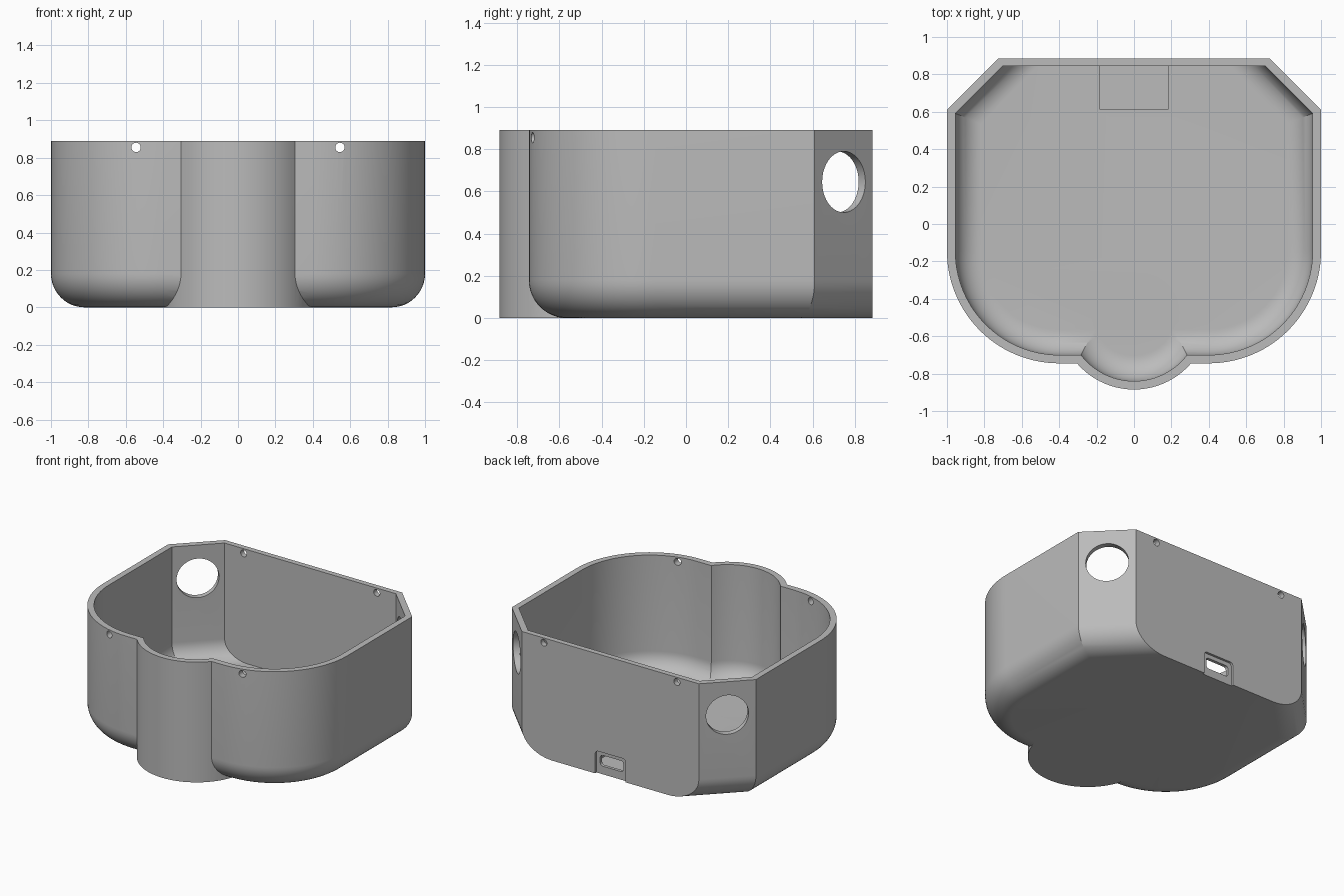
import bpy, bmesh
from math import sin, cos, pi, sqrt
from mathutils import Vector, Matrix

cube = bpy.data.objects.get("Cube")
if cube:
    bpy.data.objects.remove(cube)

HEIGHT, WALL, FILLET = 0.89, 0.045, 0.18
BACK = 0.885

grey = bpy.data.materials.new("plain grey")
grey.use_nodes = True
grey.diffuse_color = (0.5, 0.5, 0.5, 1)
grey.node_tree.nodes["Principled BSDF"].inputs["Base Color"].default_value = (0.5, 0.5, 0.5, 1)


def make_object(name, bm):
    bmesh.ops.recalc_face_normals(bm, faces=bm.faces)
    mesh = bpy.data.meshes.new(name)
    bm.to_mesh(mesh)
    bm.free()
    mesh.materials.append(grey)
    obj = bpy.data.objects.new(name, mesh)
    bpy.context.collection.objects.link(obj)
    return obj


def loft(name, rings):
    """Closed solid through a stack of (outline, z) rings."""
    bm = bmesh.new()
    loops = [[bm.verts.new((x, y, z)) for x, y in pts] for pts, z in rings]
    for a, b in zip(loops, loops[1:]):
        for i in range(len(a)):
            j = (i + 1) % len(a)
            bm.faces.new((a[i], a[j], b[j], b[i]))
    bm.faces.new(loops[0])
    bm.faces.new(loops[-1])
    return make_object(name, bm)


def body_outline(off, back):
    """Rounded front, straight sides, cut back corners; the back stays fixed."""
    radius, n = 0.6 - off, 28
    half = [(1.61 - sqrt(2) * off - back, back),
            (1 - off, 0.61 - (sqrt(2) - 1) * off)]
    for i in range(n + 1):
        a = pi / 2 * i / n
        half.append((0.4 + radius * cos(a), -0.145 - radius * sin(a)))
    return half + [(-x, y) for x, y in reversed(half)]


def bump_outline(off):
    r, n = 0.402 - off, 80
    return [(r * cos(2 * pi * i / n), -0.483 + r * sin(2 * pi * i / n)) for i in range(n)]


def filleted(outline, base, top, radius, off):
    """Rings for a wall that rolls into the floor."""
    n = 12
    rings = []
    for i in range(n + 1):
        a = pi / 2 * i / n
        rings.append((outline(off + radius * (1 - sin(a))), base + radius * (1 - cos(a))))
    return rings + [(outline(off), top)]


def box(name, x, y0, y1, z0, z1, bevel=0.0):
    bm = bmesh.new()
    bmesh.ops.create_cube(bm, size=1, matrix=Matrix.Translation((0, (y0 + y1) / 2, (z0 + z1) / 2))
                          @ Matrix.Diagonal((2 * x, y1 - y0, z1 - z0, 1)))
    if bevel:
        edges = [e for e in bm.edges if abs(e.verts[0].co.y - e.verts[1].co.y) > 1e-4]
        bmesh.ops.bevel(bm, geom=edges, offset=bevel, segments=4, profile=0.5, affect='EDGES')
    return make_object(name, bm)


def rod(name, centre, axis, radius, length):
    bm = bmesh.new()
    turn = Vector(axis).to_track_quat('Z', 'Y').to_matrix().to_4x4()
    bmesh.ops.create_cone(bm, cap_ends=True, segments=40, radius1=radius, radius2=radius,
                          depth=length, matrix=Matrix.Translation(centre) @ turn)
    return make_object(name, bm)


def combine(target, tool, operation):
    tool.hide_render = True
    mod = target.modifiers.new(operation, 'BOOLEAN')
    mod.operation, mod.object, mod.solver = operation, tool, 'EXACT'
    bpy.context.view_layer.objects.active = target
    bpy.ops.object.modifier_apply(modifier=mod.name)
    bpy.data.objects.remove(tool)


# Outer body with the upright front bump
housing = loft("housing_shell", filleted(lambda o: body_outline(o, BACK), 0, HEIGHT, FILLET, 0))
combine(housing, loft("front_bump", [(bump_outline(0), 0), (bump_outline(0), HEIGHT)]), 'UNION')

# Hollow inside, open at the top
inner = FILLET - WALL
cavity = loft("cavity", filleted(lambda o: body_outline(o, BACK - 0.04), WALL, 1.0, inner, WALL))
combine(cavity, loft("bump_cavity", filleted(bump_outline, WALL, 1.0, inner, WALL)), 'UNION')
combine(housing, cavity, 'DIFFERENCE')

# Large round holes in the cut corners, small screw holes at the rim
for side in (-1, 1):
    combine(housing, rod("corner_hole", (side * 0.862, 0.7475, 0.645), (side, 1, 0), 0.145, 0.3), 'DIFFERENCE')
    for y in (-0.72, 0.865):
        combine(housing, rod("screw_hole", (side * 0.545, y, 0.855), (0, 1, 0), 0.025, 0.2), 'DIFFERENCE')

# Shallow floor pocket, port recess and port slot at the back
combine(housing, box("floor_pocket", 0.185, 0.615, 0.8449, 0.033, 0.1), 'DIFFERENCE')
combine(housing, box("port_recess", 0.125, 0.868, 0.95, -0.05, 0.17, 0.025), 'DIFFERENCE')
combine(housing, box("port_slot", 0.095, 0.8, 0.95, 0.06, 0.14, 0.02), 'DIFFERENCE')

bpy.ops.object.select_all(action='DESELECT')
housing.select_set(True)
bpy.context.view_layer.objects.active = housing
bpy.ops.object.shade_smooth_by_angle(angle=0.5)
